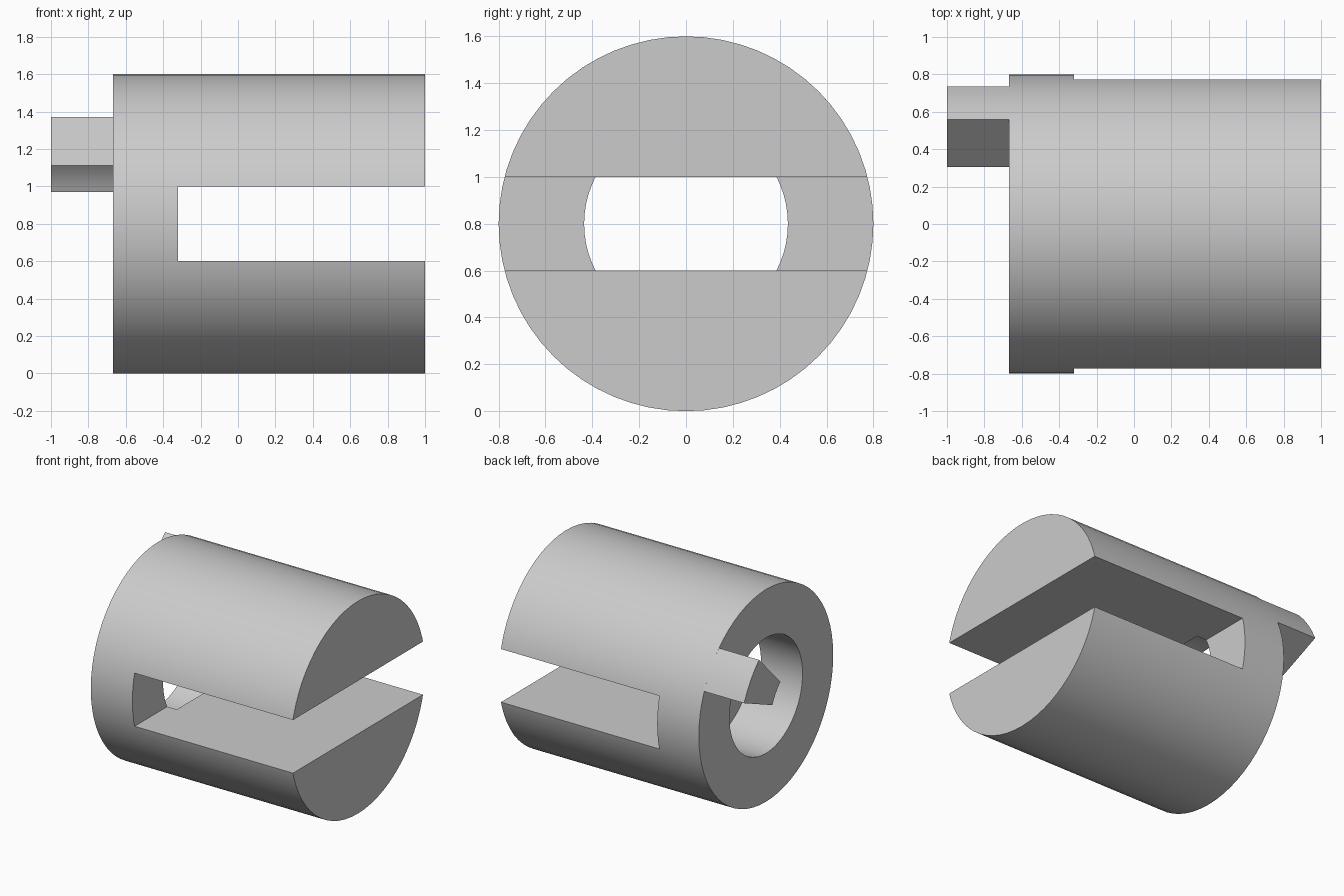
import bpy
import bmesh
from math import cos, sin, radians, pi

cube = bpy.data.objects.get("Cube")
if cube:
    bpy.data.objects.remove(cube, do_unlink=True)

AXIS_Z = 0.8
OUTER, BORE = 0.8, 0.435
BACK, FRONT, TIP = -0.667, 1.0, -1.0
SLOT_START, BORE_END = -0.32, -0.24

grey = bpy.data.materials.new("plain grey")
grey.use_nodes = True
grey.diffuse_color = (0.6, 0.6, 0.6, 1)
grey.node_tree.nodes["Principled BSDF"].inputs["Base Color"].default_value = grey.diffuse_color


def extrude_x(name, outline, x0, x1):
    """Solid made by sweeping a (y, z) outline along x."""
    bm = bmesh.new()
    face = bm.faces.new([bm.verts.new((x0, y, z + AXIS_Z)) for y, z in outline])
    swept = bmesh.ops.extrude_face_region(bm, geom=[face])["geom"]
    moved = [v for v in swept if isinstance(v, bmesh.types.BMVert)]
    bmesh.ops.translate(bm, vec=(x1 - x0, 0, 0), verts=moved)
    bmesh.ops.recalc_face_normals(bm, faces=bm.faces)
    mesh = bpy.data.meshes.new(name)
    bm.to_mesh(mesh)
    bm.free()
    mesh.materials.append(grey)
    obj = bpy.data.objects.new(name, mesh)
    bpy.context.collection.objects.link(obj)
    return obj


def arc(radius, start, end, steps):
    angles = [start + (end - start) * i / steps for i in range(steps + 1)]
    return [(radius * cos(a), radius * sin(a)) for a in angles]


def circle(radius, sides=64):
    return arc(radius, 0, 2 * pi, sides)[:-1]


def select_only(obj):
    bpy.ops.object.select_all(action="DESELECT")
    obj.select_set(True)
    bpy.context.view_layer.objects.active = obj


def cut(obj, cutter):
    mod = obj.modifiers.new("cut", "BOOLEAN")
    mod.operation = "DIFFERENCE"
    mod.solver = "EXACT"
    mod.object = cutter
    select_only(obj)
    bpy.ops.object.modifier_apply(modifier=mod.name)
    bpy.data.objects.remove(cutter, do_unlink=True)


# Round body with a blind bore and an open slot between two prongs
body = extrude_x("slotted_body", circle(OUTER), BACK, FRONT)
cut(body, extrude_x("bore_cutter", circle(BORE), BACK - 0.2, BORE_END))
slot = [(-1, -0.2), (1, -0.2), (1, 0.2), (-1, 0.2)]
cut(body, extrude_x("slot_cutter", slot, SLOT_START, FRONT + 0.2))

# Drive tab: a short ring sector standing on the bored end
low, high = radians(23), radians(45.6)
sector = arc(OUTER, low, high, 4) + arc(BORE, high, low, 4)
tab = extrude_x("drive_tab", sector, TIP, BACK)

for part in (body, tab):
    select_only(part)
    bpy.ops.object.shade_smooth_by_angle(angle=radians(20))
